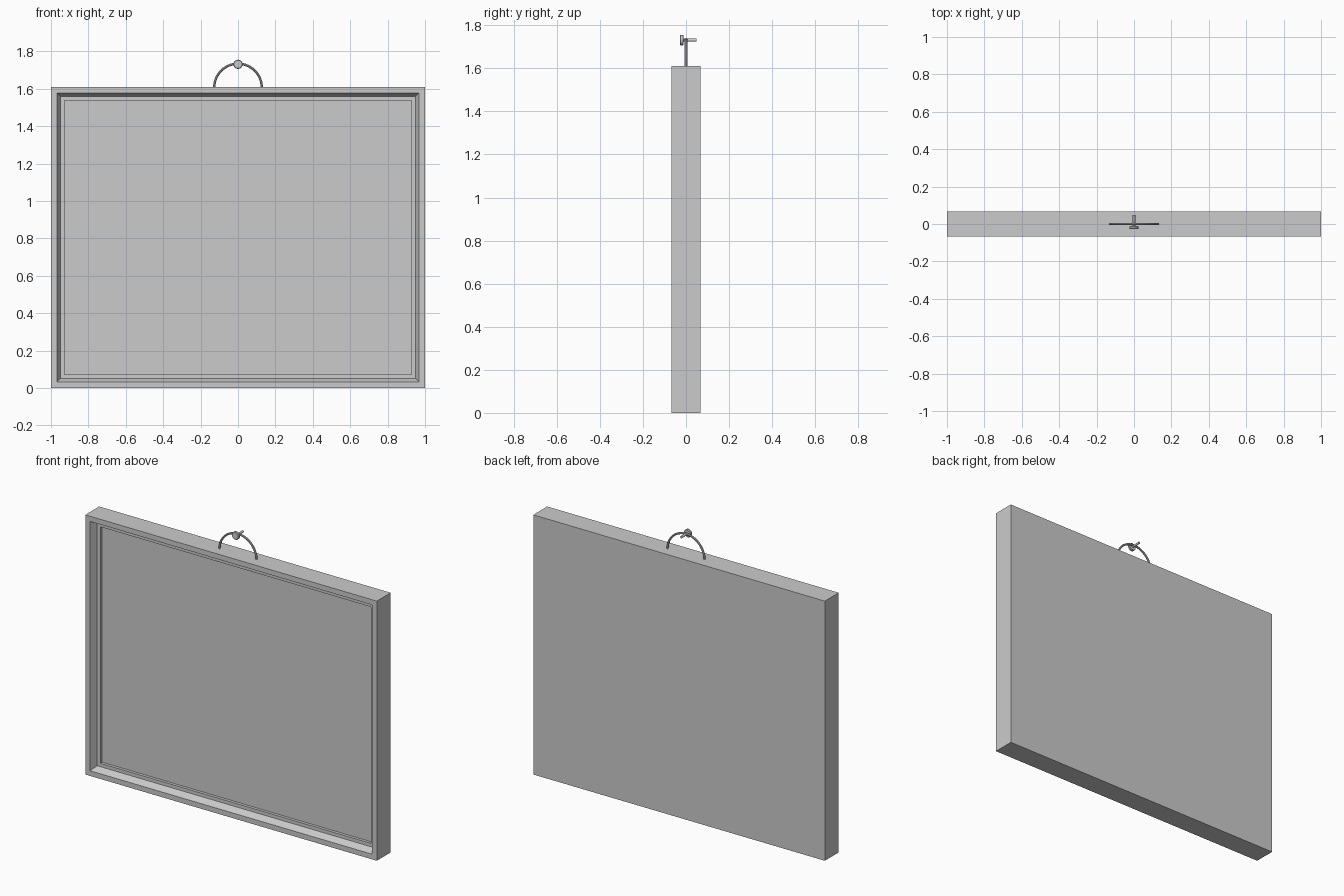
import bpy
import bmesh
import math

cube = bpy.data.objects.get("Cube")
if cube:
    bpy.data.objects.remove(cube, do_unlink=True)

grey = bpy.data.materials.new("plain grey")
grey.use_nodes = True
colour = (0.6, 0.6, 0.6, 1)
grey.diffuse_color = colour
grey.node_tree.nodes["Principled BSDF"].inputs["Base Color"].default_value = colour

WIDTH, HEIGHT, DEPTH = 2.0, 1.61, 0.136
NAIL_Z = 1.731


def finish(name, bm):
    bmesh.ops.recalc_face_normals(bm, faces=bm.faces)
    mesh = bpy.data.meshes.new(name)
    bm.to_mesh(mesh)
    bm.free()
    obj = bpy.data.objects.new(name, mesh)
    bpy.context.collection.objects.link(obj)
    mesh.materials.append(grey)
    return obj


def smooth(obj):
    bpy.ops.object.select_all(action="DESELECT")
    obj.select_set(True)
    bpy.context.view_layer.objects.active = obj
    bpy.ops.object.shade_smooth_by_angle(angle=math.radians(35))


def rectangle(bm, inset, y):
    x = WIDTH / 2 - inset
    low, high = inset, HEIGHT - inset
    return [bm.verts.new(p) for p in
            ((-x, y, low), (x, y, low), (x, y, high), (-x, y, high))]


def revolve_y(name, profile, sides=24):
    """Lathe a list of (radius, y) around the nail's axis."""
    bm = bmesh.new()
    rings = []
    for radius, y in profile:
        angles = [math.tau * i / sides for i in range(sides)]
        rings.append([bm.verts.new((radius * math.cos(a), y, NAIL_Z + radius * math.sin(a)))
                      for a in angles])
    for a, b in zip(rings, rings[1:]):
        for i in range(sides):
            j = (i + 1) % sides
            bm.faces.new((a[i], a[j], b[j], b[i]))
    bm.faces.new(rings[0])
    bm.faces.new(rings[-1])
    smooth(finish(name, bm))


# Frame: solid back, flat rim, sloped inner wall, ledge and recessed panel
bm = bmesh.new()
front = -DEPTH / 2
steps = [(0, -front), (0, front), (0.032, front), (0.051, front + 0.044),
         (0.072, front + 0.044), (0.072, front + 0.062)]
rings = [rectangle(bm, inset, y) for inset, y in steps]
for a, b in zip(rings, rings[1:]):
    for i in range(4):
        j = (i + 1) % 4
        bm.faces.new((a[i], a[j], b[j], b[i]))
bm.faces.new(rings[0])
bm.faces.new(rings[-1])
finish("frame", bm)

# Hanging loop: half circle of wire standing on the top edge
bm = bmesh.new()
radius, wire, segments, sides = 0.127, 0.0065, 32, 10
rings = []
for s in range(segments + 1):
    t = math.pi * s / segments
    ring = []
    for k in range(sides):
        a = math.tau * k / sides
        r = radius + wire * math.cos(a)
        ring.append(bm.verts.new((r * math.cos(t), wire * math.sin(a),
                                  HEIGHT - 0.003 + r * math.sin(t))))
    rings.append(ring)
for a, b in zip(rings, rings[1:]):
    for i in range(sides):
        j = (i + 1) % sides
        bm.faces.new((a[i], a[j], b[j], b[i]))
bm.faces.new(rings[0])
bm.faces.new(rings[-1])
smooth(finish("hanging_loop", bm))

# Nail: round head in front of the loop, shaft through it to the back
revolve_y("nail_head", [(0.021, -0.028), (0.0245, -0.025), (0.0245, -0.015), (0.021, -0.011)])
revolve_y("nail_shaft", [(0.007, -0.012), (0.007, 0.048)], 16)
